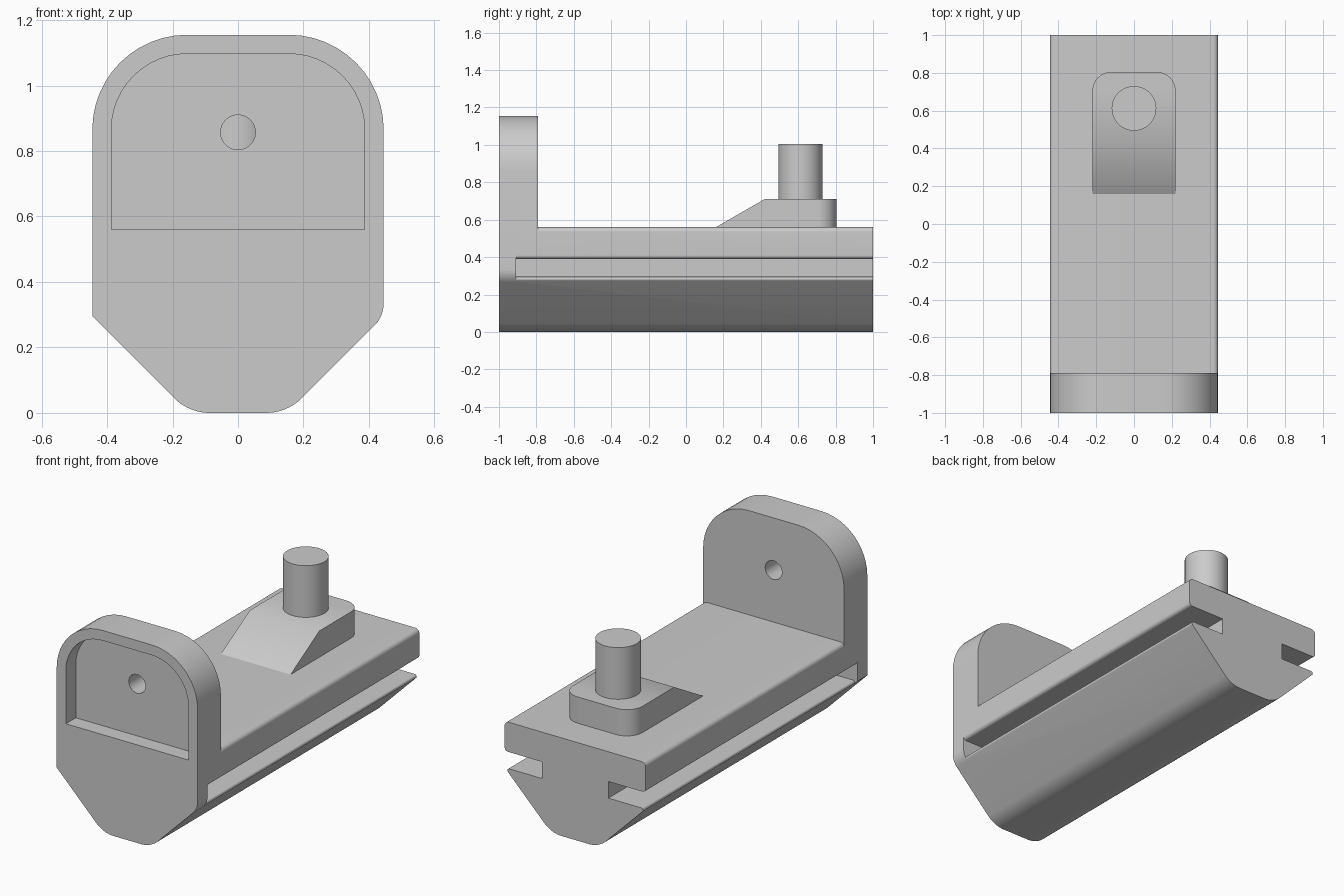
import bpy
import bmesh
from math import pi, tan
from mathutils import Vector, Matrix

old = bpy.data.objects.get("Cube")
if old:
    bpy.data.objects.remove(old, do_unlink=True)

grey = bpy.data.materials.new("plain grey")
grey.use_nodes = True
COLOUR = (0.6, 0.6, 0.6, 1)
grey.diffuse_color = COLOUR
grey.node_tree.nodes["Principled BSDF"].inputs["Base Color"].default_value = COLOUR


def rounded(corners, steps=12):
    """Outline from (u, v, radius) corners, each replaced by an arc."""
    out = []
    n = len(corners)
    for i, (u, v, r) in enumerate(corners):
        p = Vector((u, v))
        if r == 0:
            out.append(p)
            continue
        a = (Vector(corners[i - 1][:2]) - p).normalized()
        b = (Vector(corners[(i + 1) % n][:2]) - p).normalized()
        half = a.angle(b) / 2
        centre = p + (a + b).normalized() * (r / abs(Vector((a.x, a.y)).dot((a + b).normalized()) * tan(half)))
        start = p + a * (r / tan(half)) - centre
        turn = start.angle_signed(p + b * (r / tan(half)) - centre)
        for k in range(steps + 1):
            out.append(centre + Matrix.Rotation(-turn * k / steps, 2) @ start)
    return out


def extrude(name, outline, lo, hi, axis="y"):
    """Prism from an outline, drawn in xz along y, or in xy along z."""
    def place(p, t):
        return (p.x, t, p.y) if axis == "y" else (p.x, p.y, t)
    bm = bmesh.new()
    rings = [[bm.verts.new(place(p, t)) for p in outline] for t in (lo, hi)]
    bm.faces.new(rings[0])
    bm.faces.new(rings[1])
    for i in range(len(outline)):
        bm.faces.new((rings[0][i - 1], rings[0][i], rings[1][i], rings[1][i - 1]))
    bmesh.ops.recalc_face_normals(bm, faces=bm.faces[:])
    mesh = bpy.data.meshes.new(name)
    bm.to_mesh(mesh)
    bm.free()
    mesh.materials.append(grey)
    obj = bpy.data.objects.new(name, mesh)
    bpy.context.collection.objects.link(obj)
    return obj


def cylinder(name, r, depth, loc, rot=(0, 0, 0)):
    bpy.ops.mesh.primitive_cylinder_add(vertices=64, radius=r, depth=depth, location=loc, rotation=rot)
    obj = bpy.context.object
    obj.name = name
    obj.data.materials.append(grey)
    return obj


def combine(target, other, operation):
    """Apply a boolean and drop the second solid."""
    mod = target.modifiers.new("join", "BOOLEAN")
    mod.object, mod.operation, mod.solver = other, operation, "EXACT"
    bpy.context.view_layer.objects.active = target
    bpy.ops.object.modifier_apply(modifier=mod.name)
    bpy.data.objects.remove(other, do_unlink=True)


W, TOP, DECK, LIP, FRONT, STEP, BACK = 0.445, 1.155, 0.56, 0.295, -1, -0.91, -0.79

# Front plate, with one softened lower corner
body = extrude("body", rounded([
    (-0.15, 0, 0.155), (0.15, 0, 0.155), (W, LIP, 0.097),
    (W, TOP, 0.29), (-W, TOP, 0.29), (-W, LIP, 0)]), FRONT, STEP)

# Upper half of the plate behind the recess
combine(body, extrude("plate_back", rounded([
    (-W, 0.45, 0), (W, 0.45, 0), (W, TOP, 0.29), (-W, TOP, 0.29)]), STEP, BACK), "UNION")

# Rail with a side slot along each edge
half = [(0.15, 0, 0.155), (W, LIP, 0.012), (0.21, LIP, 0), (0.21, 0.39, 0),
        (W, 0.39, 0.02), (W, DECK, 0.025)]
rail = half + [(-x, z, r) for x, z, r in reversed(half)]
combine(body, extrude("rail", rounded(rail), STEP, 1), "UNION")

# Front recess and the hole through the plate
combine(body, extrude("recess", rounded([
    (-0.387, DECK, 0), (0.387, DECK, 0), (0.387, 1.097, 0.232), (-0.387, 1.097, 0.232)]),
    FRONT - 0.1, STEP), "DIFFERENCE")
combine(body, cylinder("hole", 0.053, 0.5, (0, -0.85, 0.857), (pi / 2, 0, 0)), "DIFFERENCE")

# Ramp block: rounded at the back, sloped at the front
ramp = extrude("ramp_block", rounded([
    (-0.22, 0.16, 0), (0.22, 0.16, 0), (0.22, 0.805, 0.1), (-0.22, 0.805, 0.1)]),
    DECK, 0.71, axis="z")
bm = bmesh.new()
bm.from_mesh(ramp.data)
for v in bm.verts:
    if v.co.z > 0.7 and v.co.y < 0.2:
        v.co.y = 0.42
bm.to_mesh(ramp.data)
bm.free()

# Upright pin
pin = cylinder("pin", 0.118, 0.295, (0, 0.612, 0.8575))

for obj in (body, ramp, pin):
    bpy.ops.object.select_all(action="DESELECT")
    obj.select_set(True)
    bpy.context.view_layer.objects.active = obj
    bpy.ops.object.shade_smooth_by_angle(angle=pi / 6)
